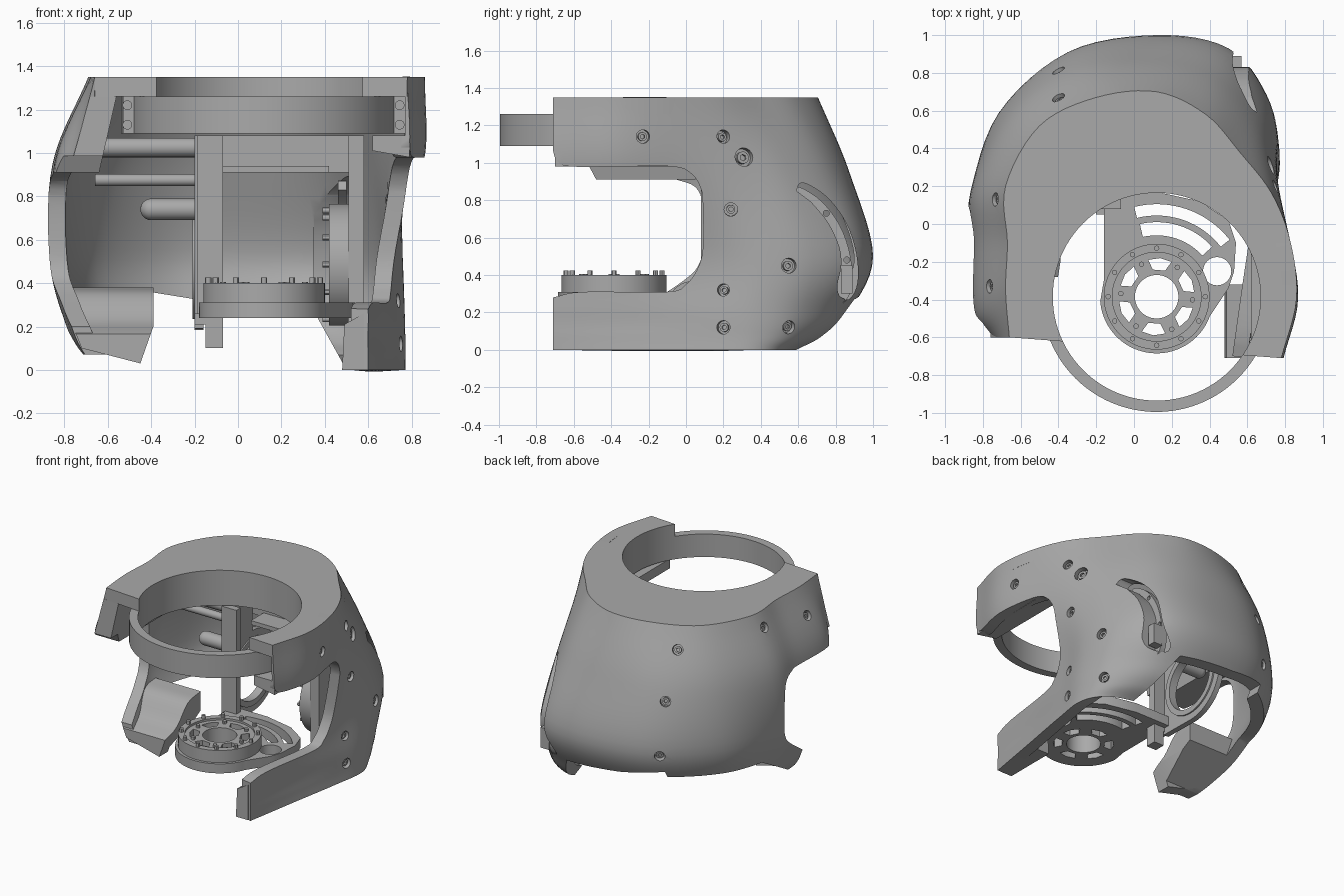
import bpy, bmesh, math
from mathutils import Vector, Matrix
from mathutils.bvhtree import BVHTree

old = bpy.data.objects.get("Cube")
if old:
    bpy.data.objects.remove(old)

grey = bpy.data.materials.new("machined grey")
grey.use_nodes = True
GREY = (0.4, 0.4, 0.4, 1)
grey.diffuse_color = GREY
grey.node_tree.nodes["Principled BSDF"].inputs["Base Color"].default_value = GREY


def add(name, bm):
    """Turn a bmesh into a grey object."""
    bmesh.ops.recalc_face_normals(bm, faces=bm.faces)
    me = bpy.data.meshes.new(name)
    bm.to_mesh(me)
    bm.free()
    me.materials.append(grey)
    ob = bpy.data.objects.new(name, me)
    bpy.context.collection.objects.link(ob)
    return ob


def prism(name, pts, axis, lo, hi):
    """Extrude a 2D profile along an axis."""
    place = {"x": lambda a, b: (lo, a, b), "y": lambda a, b: (a, lo, b), "z": lambda a, b: (a, b, lo)}[axis]
    bm = bmesh.new()
    face = bm.faces.new([bm.verts.new(place(*p)) for p in pts])
    new = bmesh.ops.extrude_face_region(bm, geom=[face])["geom"]
    step = Vector([(hi - lo) * (axis == c) for c in "xyz"])
    bmesh.ops.translate(bm, vec=step, verts=[g for g in new if isinstance(g, bmesh.types.BMVert)])
    return add(name, bm)


def box(name, lo, hi):
    return prism(name, [(lo[0], lo[1]), (hi[0], lo[1]), (hi[0], hi[1]), (lo[0], hi[1])], "z", lo[2], hi[2])


def rod(name, a, b, r, n=24):
    """Cylinder between two points."""
    a, b = Vector(a), Vector(b)
    d = b - a
    m = Matrix.Translation((a + b) / 2) @ d.to_track_quat("Z", "Y").to_matrix().to_4x4()
    bm = bmesh.new()
    bmesh.ops.create_cone(bm, cap_ends=True, segments=n, radius1=r, radius2=r, depth=d.length, matrix=m)
    return add(name, bm)


def modify(ob, kind, **opts):
    mod = ob.modifiers.new("step", kind)
    for k, v in opts.items():
        setattr(mod, k, v)
    dg = bpy.context.evaluated_depsgraph_get()
    me = bpy.data.meshes.new_from_object(ob.evaluated_get(dg))
    ob.modifiers.clear()
    ob.data = me


def cut(ob, *cutters):
    for c in cutters:
        modify(ob, "BOOLEAN", object=c, operation="DIFFERENCE", solver="EXACT")
        bpy.data.objects.remove(c)


def spline(pts, n):
    """Smooth curve through points."""
    p = [Vector(q) for q in pts]
    p = [2 * p[0] - p[1]] + p + [2 * p[-1] - p[-2]]
    out = []
    for a, b, c, d in zip(p, p[1:], p[2:], p[3:]):
        for k in range(n):
            t = k / n
            out.append(b + (c - a) * t / 2 + (2 * a - 5 * b + 4 * c - d) * t * t / 2
                       + (3 * b - a - 3 * c + d) * t ** 3 / 2)
    return out + [p[-2]]


def polar(c, r, deg):
    t = math.radians(deg)
    return c[0] + r * math.cos(t), c[1] + r * math.sin(t)


def arc_slot(c, r, w, start, end):
    steps = [start + (end - start) * k / 16 for k in range(17)]
    return [polar(c, r + w, t) for t in steps] + [polar(c, r - w, t) for t in reversed(steps)]


# Shell outlines, from the left front round the back to the right front
top = [(-.66, -.6), (-.68, -.35), (-.67, -.1), (-.68, .2), (-.5, .52), (-.2, .67), (.12, .7),
       (.38, .58), (.56, .38), (.73, .16), (.83, -.1), (.86, -.4), (.78, -.71)]
upper = [(-.75, -.6), (-.84, -.45), (-.84, -.1), (-.84, .2), (-.64, .6), (-.3, .83), (.12, .87),
         (.43, .78), (.64, .55), (.74, .3), (.8, 0), (.855, -.38), (.78, -.71)]
middle = [(-.73, -.6), (-.83, -.45), (-.85, -.1), (-.86, .15), (-.72, .58), (-.35, .91), (.12, 1),
          (.5, .93), (.7, .68), (.76, .4), (.72, .1), (.68, -.3), (.62, -.71)]
lower = [(-.74, -.6), (-.76, -.35), (-.78, -.1), (-.78, .15), (-.65, .5), (-.32, .78), (.12, .87),
         (.48, .82), (.7, .62), (.77, .38), (.73, .1), (.66, -.3), (.6, -.71)]
base = [(-.6, -.6), (-.62, -.35), (-.64, -.1), (-.64, .15), (-.55, .42), (-.28, .56), (.12, .6),
        (.45, .6), (.68, .52), (.77, .36), (.74, .1), (.67, -.3), (.6, -.71)]
curl = [Vector(a).lerp(Vector(b), .45) for a, b in zip(lower, base)]
rows = [spline([(x, y, z) for x, y in row], 6)
        for row, z in ((top, 1.35), (upper, .95), (middle, .5), (lower, .2), (curl, .07), (base, 0))]
columns = [spline(col, 7) for col in zip(*rows)]
bm = bmesh.new()
grid = [[bm.verts.new(p) for p in col] for col in columns]
for a, b in zip(grid, grid[1:]):
    for k in range(len(a) - 1):
        bm.faces.new((a[k], a[k + 1], b[k + 1], b[k]))
bmesh.ops.recalc_face_normals(bm, faces=bm.faces)
mid = bm.faces[len(bm.faces) // 2]
inward = 1 if mid.normal.dot(mid.calc_center_median()) < 0 else -1
skin = BVHTree.FromBMesh(bm)
shell = add("shell", bm)
modify(shell, "SOLIDIFY", thickness=.08, offset=inward, use_even_offset=True)

# Side openings, bottom openings, right arm channel and the curved slot
right_c = [(-.9, 1.15)] + spline([(-.71, 1.06), (-.69, 1.01), (-.62, .98), (-.35, .98), (-.07, .98), (.03, .94),
          (.08, .86), (.09, .77), (.09, .54), (.06, .43), (0, .35), (-.1, .31), (-.55, .31), (-.71, .28)], 4)
right_c += [(-.9, .28)]
left_c = [(-.9, .985), (-.52, .985), (-.48, .91)] + spline([(-.05, .91), (.05, .87), (.09, .77), (.09, .54),
          (.06, .44), (0, .38), (-.1, .31), (-.27, .2)], 4) + [(-.27, -.1), (-.9, -.1)]
crescent = spline([(.59, .85), (.61, .89), (.66, .88), (.76, .81), (.85, .69), (.9, .56), (.92, .43), (.91, .33),
                   (.87, .27), (.82, .29), (.81, .35), (.83, .45), (.82, .55), (.76, .68), (.67, .79)], 3)
under = [(-.41, -.1), (-.41, .36), (-.1, .31), (.35, .27), (.5, 0), (.5, -.1)]
left_under = [(-.3, -.1), (-.3, .07), (-.18, .07), (.05, .2), (.25, .31), (2, .31), (2, -.1)]
cut(shell,
    prism("cutter", right_c, "x", .3, 1.2), prism("cutter", left_c, "x", -1.2, -.3),
    prism("cutter", under, "y", 0, 2), prism("cutter", crescent, "x", .35, 1.2),
    prism("cutter", left_under, "x", -1, -.4), box("cutter", (.5, -.8, 1.08), (.77, -.2, 1.26)))

# Counterbored screws set square to the shell surface
X, Y = Vector((-1, 0, 0)), Vector((0, -1, 0))
spots = [((2, y, z), X, r) for y, z, r in (
    (-.23, 1.14, .036), (.2, 1.14, .036), (.31, 1.03, .05), (.24, .75, .036),
    (.55, .45, .04), (.2, .32, .033), (.2, .12, .036), (.55, .12, .036))]
spots += [((-2, y, z), -X, .036) for y, z in ((-.33, 1.17), (.13, 1.25))]
spots += [((-.4, 2, z), Y, .036) for z in (1.2, .87, .49)]
for origin, aim, r in spots:
    hit, n = skin.ray_cast(Vector(origin), aim)[:2]
    n = -n if n.dot(aim) > 0 else n
    cut(shell, rod("cutter", hit - n * .04, hit + n * .1, r))
    screw = rod("shell_screw", hit - n * .05, hit - n * .015, r * .65)
    cut(screw, rod("cutter", hit - n * .03, hit + n * .1, r * .35, 6))

# Solid fillings of the two upper arms
left_arm = prism("left_upper_arm", [(-.78, .91), (-.64, .91), (-.56, 1.26), (-.68, 1.26)], "y", -.6, .05)
cut(left_arm, prism("cutter", [(-.9, .985), (-.52, .985), (-.48, .91), (-.48, .8), (-.9, .8)], "x", -1, 0))
prism("right_upper_arm", [(.62, 1.08), (.62, 1.01), (.79, .98), (.79, 1.08)], "y", -.7, -.05)

# Top plate with its round opening
C = (.12, -.385)
def turned(r, lo, hi, name="cutter", n=96):
    return rod(name, (*C, lo), (*C, hi), r, n)

top_plate = prism("top_plate", [p.xy for p in rows[0]], "z", 1.26, 1.35)
cut(top_plate, turned(.55, 1, 2))

# Collar ring and the flange that holds it
collar = turned(.61, 1.09, 1.26, "collar_ring")
cut(collar, turned(.55, 1, 2))
flange = turned(.66, 1.09, 1.26, "collar_flange")
cut(flange, turned(.6, 1, 2), box("cutter", (-2, -2, 1), (2, -.5, 2)))
for x in (-.51, .745):
    for z in (1.13, 1.22):
        rod("flange_screw", (x, -.51, z), (x, -.48, z), .022)

# Left lower lobe with its curved top
lobe = prism("left_lower_lobe", [(-.78, .39), (-.39, .38), (-.39, .2), (-.45, .03), (-.72, .1), (-.77, .22)],
             "y", -.28, .12)
hollow = spline([(-.4, .1), (-.27, .17), (-.15, .23), (-.03, .35), (.12, .38)], 5) + [(.2, .6), (-.4, .6)]
arch = [(-.18, -.1), (-.18, .07), (.05, .2), (.25, .31), (.3, -.1)]
cut(lobe, prism("cutter", hollow, "x", -1, 0), prism("cutter", arch, "x", -1, 0))

# Foot of the right lower arm
prism("right_lower_foot", [(.48, 0), (.58, 0), (.58, .26), (.49, .21)], "y", -.71, -.32)

# Base plate with curved slots
plate_edge = [polar(C, .3, t) for t in range(185, 341, 5)]
plate_edge += [(.5, -.34), (.53, -.25), (.54, -.1), (.5, .02), (.35, .12), (.12, .17), (-.16, .17), (-.16, -.3)]
base_plate = prism("base_plate", plate_edge, "z", .24, .31)
cut(base_plate,
    prism("cutter", arc_slot(C, .46, .03, 38, 104), "z", 0, 1),
    prism("cutter", arc_slot(C, .36, .035, 42, 103), "z", 0, 1),
    rod("cutter", (.44, -.25, 0), (.44, -.25, 1), .075), turned(.115, 0, 1))

# Waist drive disc with six windows
drive = turned(.28, .31, .4, "waist_drive")
cut(drive, turned(.235, .385, 1), turned(.115, 0, 1))
for k in range(6):
    t = 60 * k + 25
    window = [polar(C, r, t + d) for r, d in ((.145, -13), (.2, -18), (.205, 0), (.2, 18), (.145, 13))]
    for part in (drive, base_plate):
        cut(part, prism("cutter", window, "z", 0, 1))
for k in range(12):
    x, y = polar(C, .257, 30 * k)
    rod("drive_bolt", (x, y, .39), (x, y, .425), .014, 12)
    if k % 2:
        x, y = polar(C, .19, 30 * k + 25)
        rod("inner_bolt", (x, y, .37), (x, y, .405), .014, 12)

# Side drive on the right upright
S = (.4, .485)
side = rod("side_drive", (.42, *S), (.51, *S), .28, 64)
cut(side, rod("cutter", (.3, *S), (.6, *S), .12, 48))
for k in range(12):
    p = polar(S, .25, 30 * k)
    rod("side_bolt", (.39, *p), (.43, *p), .014, 12)
right_upright = prism("right_upright", [(.12, .24), (.6, .24), (.6, .7), (.42, 1.08), (.12, 1.08)], "x", .51, .58)
cut(right_upright, rod("cutter", (.3, *S), (.7, *S), .18, 48))

# Left upright with its bearing hole
left_upright = prism("left_upright", [polar(S, .3, t) for t in range(-90, 91, 6)]
                     + [(.4, 1.08), (.12, 1.08), (.12, .19)], "x", -.2, -.16)
cut(left_upright, rod("cutter", (-.4, *S), (0, *S), .22, 64))
bearing = rod("left_bearing", (-.21, *S), (-.15, *S), .25, 64)
cut(bearing, rod("cutter", (-.4, *S), (0, *S), .21, 64))
box("left_pillar", (-.19, .08, .24), (-.07, .13, 1.08))
box("pillar_foot", (-.15, .05, .1), (-.07, .13, .24))
box("foot_tab", (-.2, .05, .21), (-.15, .13, .26))
box("top_bridge", (-.16, .4, .91), (.51, .48, 1.08))
box("bridge_lip", (-.07, .25, .91), (.42, .4, .94))

# Cross bars on the left
for z, r, x0, x1, y in ((1.025, .045, -.66, -.18, .2), (.875, .028, -.66, -.18, .3), (.74, .05, -.4, -.16, .2)):
    rod("cross_bar", (x0, y, z), (x1, y, z), r)
bpy.ops.mesh.primitive_uv_sphere_add(segments=24, ring_count=12, radius=.05, location=(-.4, .2, .74))
bpy.context.object.name = "bar_end"
bpy.context.object.data.materials.append(grey)

# Rail behind the curved slot
rail = prism("slot_rail", [(y - .03, z - .02) for y, z in crescent], "x", .46, .5)
cut(rail, *[rod("cutter", (.4, *p), (.8, *p), .016, 16) for p in ((.75, .73), (.86, .48))])
box("rail_block", (.5, .83, .3), (.57, .89, .45))

for ob in bpy.context.scene.objects:
    ob.select_set(ob.type == "MESH")
    bpy.context.view_layer.objects.active = ob
bpy.ops.object.shade_smooth_by_angle(angle=math.radians(30))
